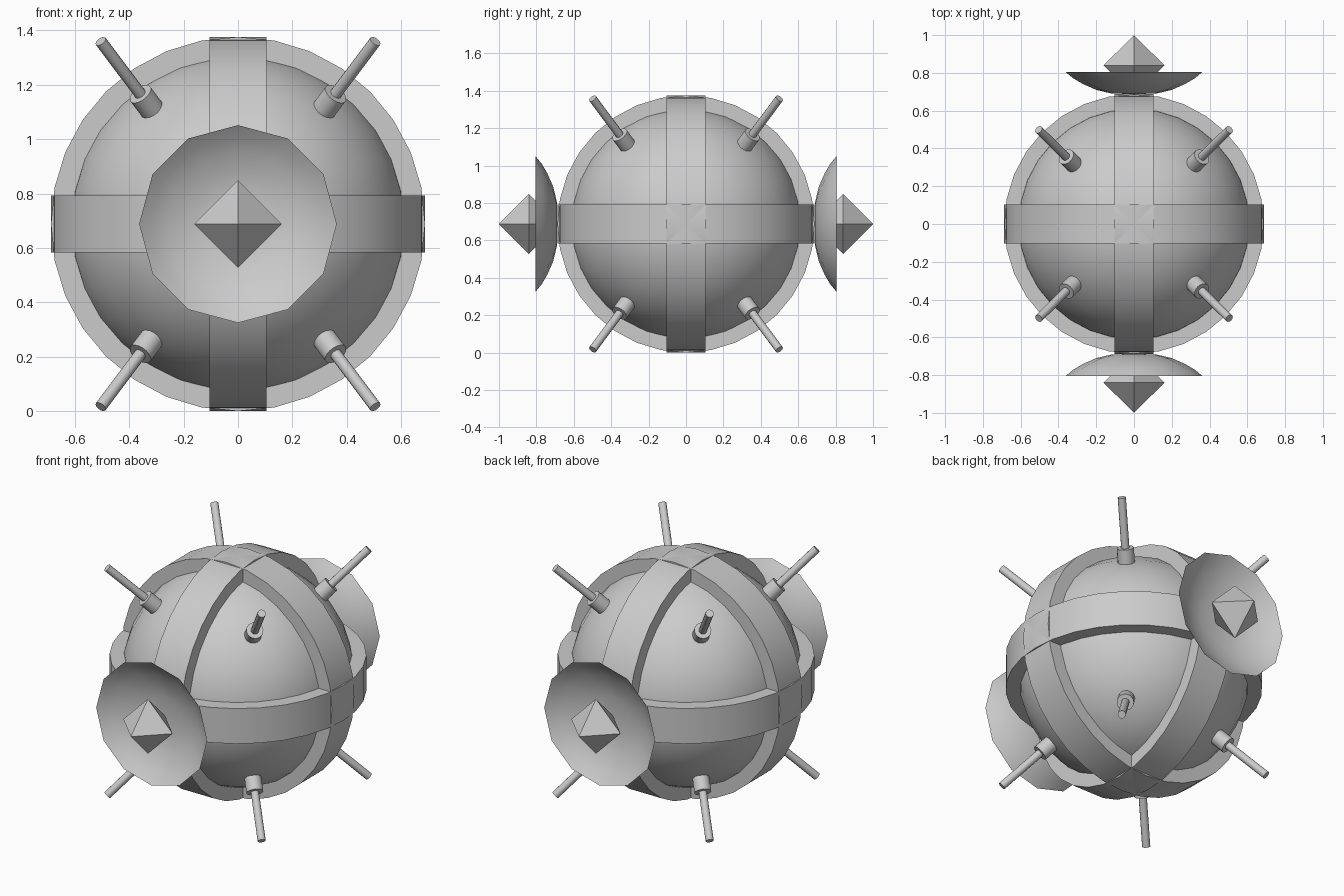
import bpy, bmesh, math
from mathutils import Vector, Matrix

if "Cube" in bpy.data.objects:
    bpy.data.objects.remove(bpy.data.objects["Cube"])

C = Vector((0, 0, 0.688))   # centre of the ball


def finish(name, bm, smooth=True):
    bmesh.ops.recalc_face_normals(bm, faces=bm.faces)
    me = bpy.data.meshes.new(name)
    bm.to_mesh(me)
    bm.free()
    ob = bpy.data.objects.new(name, me)
    bpy.context.collection.objects.link(ob)
    ob.location = C
    if smooth:
        bpy.ops.object.select_all(action='DESELECT')
        ob.select_set(True)
        bpy.context.view_layer.objects.active = ob
        bpy.ops.object.shade_smooth_by_angle(angle=math.radians(35))
    return ob


def lathe(name, profile, sides, rot, closed=False):
    """Spin (radius, height) points round z, then rotate into place."""
    bm = bmesh.new()
    rings = []
    for r, h in profile:
        if r == 0:
            rings.append([bm.verts.new((0, 0, h))] * sides)
        else:
            rings.append([bm.verts.new((r * math.cos(2 * math.pi * i / sides),
                                        r * math.sin(2 * math.pi * i / sides), h))
                          for i in range(sides)])
    pairs = list(zip(rings, rings[1:]))
    if closed:
        pairs.append((rings[-1], rings[0]))
    for a, b in pairs:
        for i in range(sides):
            j = (i + 1) % sides
            bm.faces.new(dict.fromkeys((a[i], a[j], b[j], b[i])))
    bm.transform(rot)
    return finish(name, bm)


# Central ball
bm = bmesh.new()
bmesh.ops.create_uvsphere(bm, u_segments=32, v_segments=16, radius=0.62)
finish("ball", bm)

# Three crossing bands
W, RO, RI = 0.104, 0.687, 0.59
band = [(RI, -W), (RO, -W), (RO, W), (RI, W)]
for axis, name in (((0, 0, 1), "band_level"), ((0, 1, 0), "band_front"), ((1, 0, 0), "band_side")):
    rot = Vector((0, 0, 1)).rotation_difference(Vector(axis)).to_matrix().to_4x4()
    lathe(name, band, 32, rot, closed=True)

# Eight socketed rods on the diagonals
for sx in (-1, 1):
    for sy in (-1, 1):
        for sz in (-1, 1):
            d = Vector((0.505 * sx, 0.5 * sy, 0.672 * sz))
            rot = d.to_track_quat('Z', 'Y').to_matrix().to_4x4()
            lathe("rod_socket", [(0, 0.56), (0.046, 0.56), (0.046, 0.695), (0, 0.695)], 16, rot)
            lathe("rod", [(0, 0.6), (0.022, 0.6), (0.022, 0.977), (0, 0.977)], 12, rot)

# Dish and diamond, front and back
dish = [(0, 0.688), (0.12, 0.691), (0.2, 0.710), (0.27, 0.741), (0.32, 0.770), (0.363, 0.805)]
for s, side in ((-1, "front"), (1, "back")):
    rot = Matrix.Rotation(-s * math.pi / 2, 4, 'X')
    lathe("dish_" + side, dish, 12, rot)
    bm = bmesh.new()
    tips = [bm.verts.new((0, s * y, 0)) for y in (0.68, 1.0)]
    mid = [bm.verts.new((0.161 * x, s * 0.84, 0.161 * z)) for x, z in ((1, 0), (0, 1), (-1, 0), (0, -1))]
    for t in tips:
        for i in range(4):
            bm.faces.new((t, mid[i], mid[(i + 1) % 4]))
    finish("diamond_" + side, bm, smooth=False)
